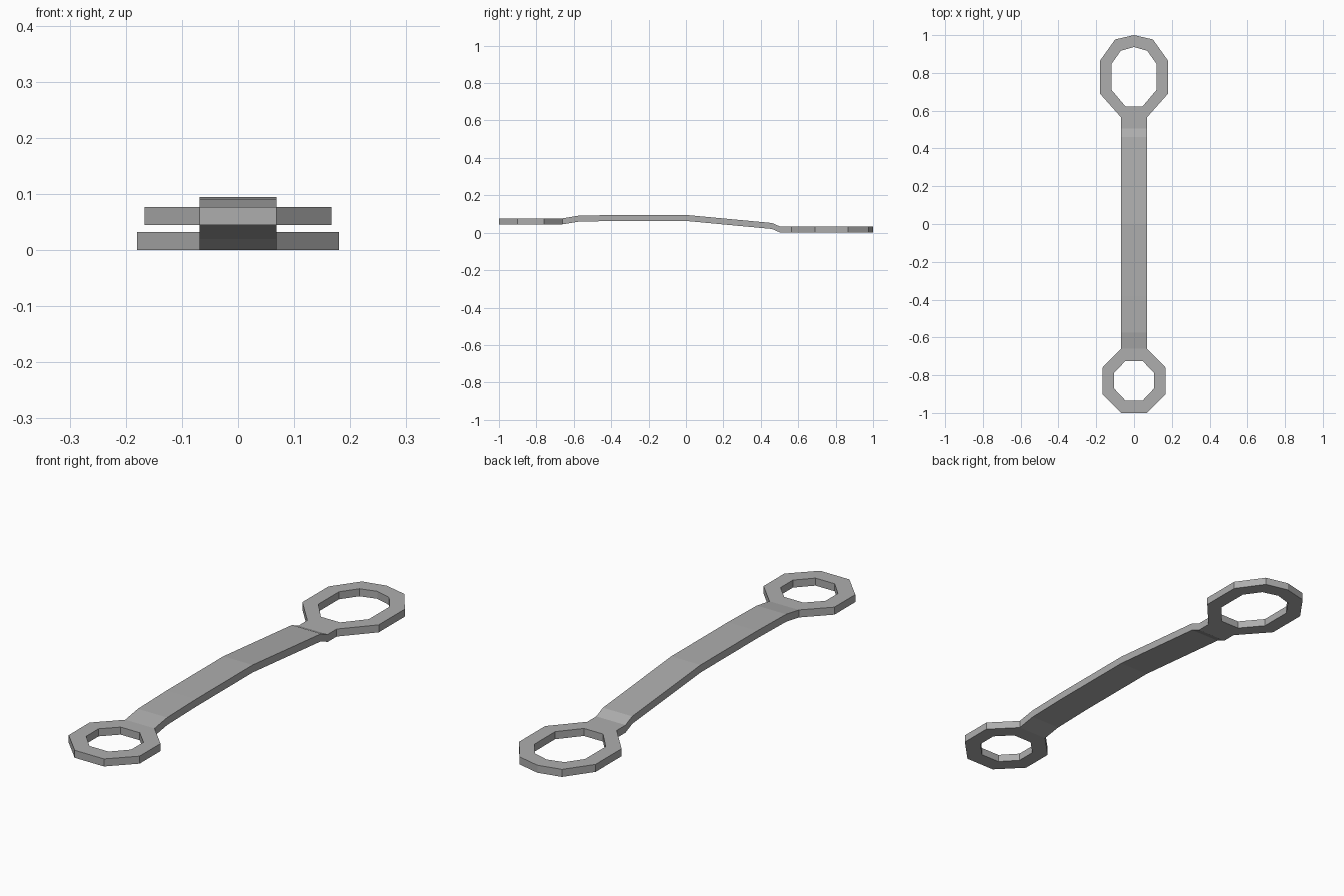
import bpy
import bmesh

cube = bpy.data.objects.get("Cube")
if cube:
    bpy.data.objects.remove(cube, do_unlink=True)

THICKNESS = 0.032
HALF_WIDTH = 0.069

steel = bpy.data.materials.new("brushed grey")
steel.use_nodes = True
GREY = (0.42, 0.42, 0.42, 1)
steel.diffuse_color = GREY
steel.node_tree.nodes["Principled BSDF"].inputs["Base Color"].default_value = GREY


def finish(name, bm):
    bmesh.ops.recalc_face_normals(bm, faces=bm.faces)
    mesh = bpy.data.meshes.new(name)
    bm.to_mesh(mesh)
    bm.free()
    mesh.materials.append(steel)
    obj = bpy.data.objects.new(name, mesh)
    bpy.context.collection.objects.link(obj)
    return obj


def mirrored(half):
    """Close a half outline, given from neck to far end, across x = 0."""
    return half + [(-x, y) for x, y in reversed(half) if x > 0]


def ring(name, outer_half, inner_half, z):
    """Flat polygonal ring; its outer wall is left open at the neck."""
    bm = bmesh.new()

    def loop(half, height):
        return [bm.verts.new((x, y, height)) for x, y in mirrored(half)]

    top_out, top_in = loop(outer_half, z + THICKNESS), loop(inner_half, z + THICKNESS)
    low_out, low_in = loop(outer_half, z), loop(inner_half, z)
    count = len(top_out)
    pairs = [(top_out, top_in), (low_in, low_out), (top_in, low_in), (low_out, top_out)]
    for a, b in pairs:
        for i in range(count):
            j = (i + 1) % count
            if a is low_out and i == count - 1:
                continue
            bm.faces.new((a[i], a[j], b[j], b[i]))
    return finish(name, bm)


# Regular eight-sided ring at the front
ring("front_ring",
     [(HALF_WIDTH, -0.66), (0.167, -0.76), (0.167, -0.9), (HALF_WIDTH, -1)],
     [(0.045, -0.725), (0.106, -0.787), (0.106, -0.87), (0.045, -0.935)],
     0.045)

# Longer ring with a pointed far end at the back
ring("back_ring",
     [(HALF_WIDTH, 0.565), (0.18, 0.69), (0.18, 0.865), (0.1, 0.977), (0, 1)],
     [(0.045, 0.622), (0.119, 0.71), (0.119, 0.848), (0.07, 0.917), (0, 0.937)],
     0)

# Bent handle joining the rings, open where it meets them
bm = bmesh.new()
path = [(-0.66, 0.045), (-0.575, 0.059), (-0.38, 0.063), (0, 0.063),
        (0.46, 0.02), (0.505, 0), (0.565, 0)]
sections = []
for y, z in path:
    corners = [(-HALF_WIDTH, z), (HALF_WIDTH, z),
               (HALF_WIDTH, z + THICKNESS), (-HALF_WIDTH, z + THICKNESS)]
    sections.append([bm.verts.new((x, y, h)) for x, h in corners])
for a, b in zip(sections, sections[1:]):
    for i in range(4):
        j = (i + 1) % 4
        bm.faces.new((a[i], a[j], b[j], b[i]))
finish("handle", bm)
